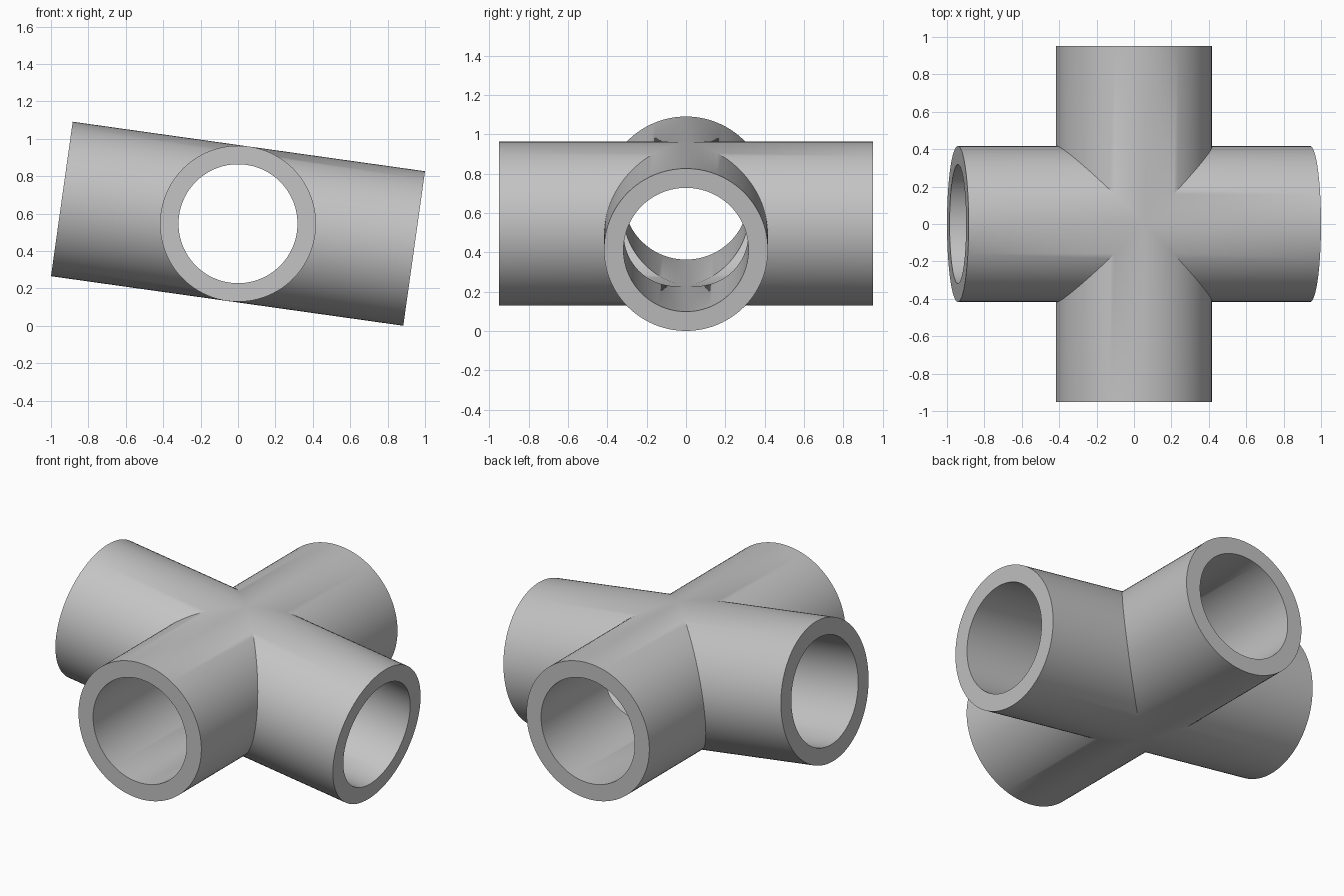
import bpy, bmesh
from math import cos, sin, pi, radians
from mathutils import Matrix, Vector

cube = bpy.data.objects.get("Cube")
if cube:
    bpy.data.objects.remove(cube, do_unlink=True)

OUTER, INNER = 0.417, 0.318   # pipe radii
REACH = 0.951                 # centre to pipe end
SEGMENTS = 96
TILT = radians(8)
CENTRE_Z = 0.546

grey = bpy.data.materials.new("pipe grey")
grey.use_nodes = True
colour = (0.55, 0.55, 0.55, 1)
grey.diffuse_color = colour
grey.node_tree.nodes["Principled BSDF"].inputs["Base Color"].default_value = colour


def ring(bm, radius, turn, mitred):
    """Ring of vertices round an arm, at its end or along its mitre."""
    verts = []
    for i in range(SEGMENTS):
        a = 2 * pi * i / SEGMENTS
        along = radius * abs(cos(a)) if mitred else REACH
        verts.append(bm.verts.new(turn @ Vector((along, radius * cos(a), radius * sin(a)))))
    return verts


def bridge(bm, first, second):
    for i in range(SEGMENTS):
        j = (i + 1) % SEGMENTS
        bm.faces.new((first[i], first[j], second[j], second[i]))


# Four hollow arms, mitred so that their walls meet at the crossing
bm = bmesh.new()
for quarter in range(4):
    turn = Matrix.Rotation(quarter * pi / 2, 3, "Z")
    loops = [ring(bm, OUTER, turn, True), ring(bm, OUTER, turn, False),
             ring(bm, INNER, turn, False), ring(bm, INNER, turn, True)]
    for first, second in zip(loops, loops[1:]):
        bridge(bm, first, second)
bmesh.ops.remove_doubles(bm, verts=bm.verts, dist=1e-4)

# Tilt the cross about the front-to-back pipe and lift it onto the ground
bm.transform(Matrix.Translation((0, 0, CENTRE_Z)) @ Matrix.Rotation(TILT, 4, "Y"))
mesh = bpy.data.meshes.new("cross_pipe")
bm.to_mesh(mesh)
bm.free()
mesh.materials.append(grey)
pipe = bpy.data.objects.new("cross_pipe", mesh)
bpy.context.collection.objects.link(pipe)

bpy.ops.object.select_all(action="DESELECT")
pipe.select_set(True)
bpy.context.view_layer.objects.active = pipe
bpy.ops.object.shade_smooth_by_angle(angle=radians(30))
